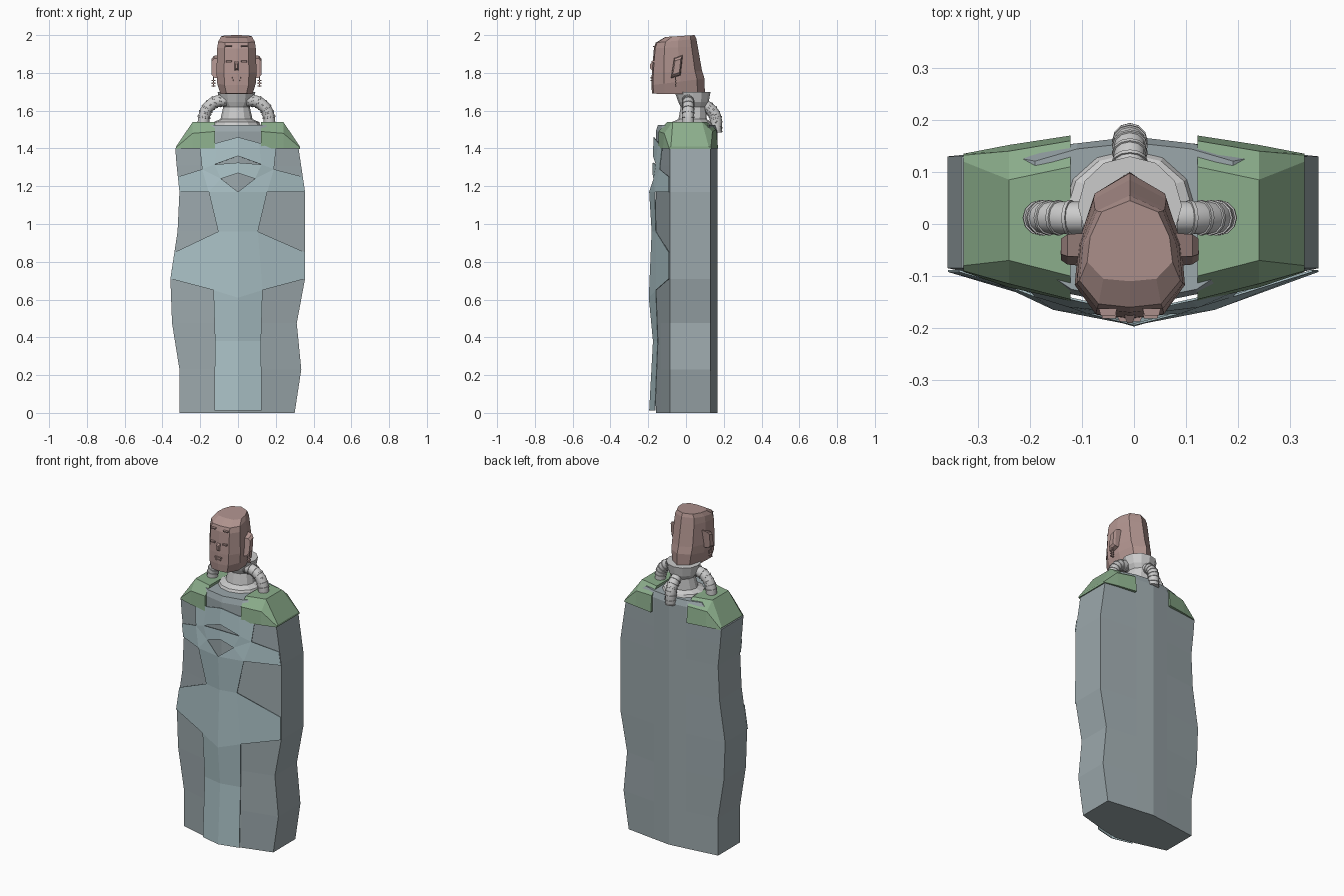
import bpy, bmesh
from math import sin, cos, pi
from mathutils import Vector

if "Cube" in bpy.data.objects:
    bpy.data.objects.remove(bpy.data.objects["Cube"])

CX = -0.008  # head and neck sit slightly off centre


def material(name, r, g, b):
    m = bpy.data.materials.new(name)
    m.diffuse_color = (r, g, b, 1)
    m.use_nodes = True
    m.node_tree.nodes["Principled BSDF"].inputs["Base Color"].default_value = m.diffuse_color
    return m


CLOTH = material("dull_blue_grey", 0.33, 0.39, 0.41)
DRAPE = material("pale_blue", 0.40, 0.53, 0.56)
GREEN = material("green", 0.26, 0.42, 0.26)
SKIN = material("brown", 0.43, 0.29, 0.27)


def mesh_object(name, verts, faces, mat=None, fix=True):
    me = bpy.data.meshes.new(name)
    me.from_pydata(verts, [], faces)
    bm = bmesh.new()
    bm.from_mesh(me)
    if fix:
        bmesh.ops.recalc_face_normals(bm, faces=bm.faces)
    bm.to_mesh(me)
    bm.free()
    ob = bpy.data.objects.new(name, me)
    bpy.context.collection.objects.link(ob)
    if mat:
        me.materials.append(mat)
    return ob


def loft(name, rings, mat=None):
    """Skin closed rings of equal length and cap both ends."""
    n = len(rings[0])
    verts = [p for r in rings for p in r]
    faces = [(k * n + i, k * n + (i + 1) % n, (k + 1) * n + (i + 1) % n, (k + 1) * n + i)
             for k in range(len(rings) - 1) for i in range(n)]
    faces += [tuple(range(n)), tuple(range(len(verts) - n, len(verts)))]
    return mesh_object(name, verts, faces, mat)


def box(name, c, s, mat=None, taper=1.0):
    """Box around c; the -y end is scaled by taper."""
    rings = []
    for sy, k in ((-1, taper), (1, 1)):
        rings.append([(c[0] + a * k * s[0] / 2, c[1] + sy * s[1] / 2, c[2] + b * k * s[2] / 2)
                      for a, b in ((-1, -1), (1, -1), (1, 1), (-1, 1))])
    return loft(name, rings, mat)


# Wavy side outlines of the robe: (height, half width)
LEFT = [(0.005, .31), (.23, .31), (.48, .35), (.71, .358), (.96, .32), (1.17, .31), (1.31, .325), (1.41, .333)]
RIGHT = [(0.005, .30), (.23, .335), (.47, .31), (.705, .355), (1.17, .355), (1.405, .32)]


def edge(side, z):
    t = RIGHT if side > 0 else LEFT
    for (z0, w0), (z1, w1) in zip(t, t[1:]):
        if z <= z1:
            return side * (w0 + (w1 - w0) * max(0, z - z0) / (z1 - z0))
    return side * t[-1][1]


def robe_ring(z, r, l, k=1.0):
    sec = [(r, -.085), (.12, -.135), (0, -.16), (-.12, -.135), (l, -.085),
           (l, .13), (-.11, .155), (0, .168), (.11, .155), (r, .13)]
    return [(x, y * k, z) for x, y in sec]


# Robe body
rings = [robe_ring(z, edge(1, z), edge(-1, z)) for z in (0, .23, .475, .71, .96, 1.17, 1.31, 1.40)]
rings += [robe_ring(1.49, .24, -.24), robe_ring(1.525, .19, -.19, .93)]
loft("robe_body", rings, CLOTH)

# Draped sheet on the front: half points (x, y, z); x = 1 means the robe edge
P = dict(
    C0=(0, -.195, .012), C1=(0, -.175, .38), C2=(0, -.197, .61), C3=(0, -.182, .96), C4=(0, -.195, 1.17),
    C5=(0, -.178, 1.27), C6=(0, -.176, 1.325), C7=(0, -.175, 1.36), C8=(0, -.172, 1.46),
    A0=(.125, -.165, .012), A1=(.122, -.15, .38), A2=(.13, -.16, .65),
    B0=(1, -.092, .71), B1=(1, -.092, .85), B2=(.105, -.16, .96),
    D1=(.155, -.165, 1.17), D2=(1, -.092, 1.17), D3=(1, -.092, 1.25), D4=(.19, -.14, 1.29),
    E=(.09, -.172, 1.24), F=(.125, -.16, 1.315), G=(.205, -.125, 1.43), H=(.11, -.148, 1.43))
F = ["C0 A0 A1 C1", "C1 A1 A2 C2", "A2 B0 B1 B2", "C2 A2 B2 C3", "C3 B2 D1 C4", "D1 D2 D3 D4",
     "C4 D1 E", "D1 D4 E", "E D4 F", "C5 E F C6", "F D4 G H", "C7 F H C8"]
names = list(P)
verts, faces = [], []
for s in (1, -1):
    off = len(verts)
    verts += [(edge(s, P[n][2]) if P[n][0] == 1 else s * P[n][0], P[n][1], P[n][2]) for n in names]
    for f in F:
        idx = [off + names.index(n) for n in f.split()]
        faces.append(idx if s > 0 else idx[::-1])
drape = mesh_object("draped_sheet", verts, faces, DRAPE, fix=False)
bm = bmesh.new()
bm.from_mesh(drape.data)
bmesh.ops.remove_doubles(bm, verts=bm.verts, dist=1e-4)
bm.to_mesh(drape.data)
bm.free()
mod = drape.modifiers.new("thickness", 'SOLIDIFY')
mod.thickness = 0.004
mod.offset = -1

# Shoulder pads: lofted from the collar side to the outer edge
for s, side in ((1, "right"), (-1, "left")):
    stations = [
        (.122, [(-.148, 1.40), (-.145, 1.49), (-.10, 1.54), (.11, 1.54), (.16, 1.50), (.17, 1.40)]),
        (.24, [(-.122, 1.40), (-.115, 1.48), (-.07, 1.54), (.085, 1.54), (.14, 1.49), (.152, 1.40)]),
        (.328, [(-.092, 1.398), (-.09, 1.405), (-.08, 1.41), (.12, 1.41), (.132, 1.405), (.135, 1.398)])]
    loft("shoulder_pad_" + side, [[(s * x, y, z) for y, z in pr] for x, pr in stations], GREEN)


# Neck
def oval(z, cy, rx, ry, n=12):
    return [(CX + rx * cos(2 * pi * i / n), cy + ry * sin(2 * pi * i / n), z) for i in range(n)]


loft("neck", [oval(1.52, .03, .128, .115), oval(1.54, .03, .12, .105), oval(1.555, .035, .085, .075),
              oval(1.62, .04, .07, .068), oval(1.645, .04, .088, .08), oval(1.70, .035, .10, .095)])


# Ribbed pipes from the neck into the shoulders and back
def pipe(name, pts, r):
    pts = [Vector(p) for p in pts]
    path = []
    for i in range(len(pts) - 1):  # smooth path through the points
        a, b, c, d = pts[max(i - 1, 0)], pts[i], pts[i + 1], pts[min(i + 2, len(pts) - 1)]
        for k in range(4):
            t = k / 4
            path.append(.5 * (2 * b + (c - a) * t + (2 * a - 5 * b + 4 * c - d) * t * t
                              + (3 * b - a - 3 * c + d) * t ** 3))
    path.append(pts[-1])
    rings = []
    for i, p in enumerate(path):
        d = (path[min(i + 1, len(path) - 1)] - path[max(i - 1, 0)]).normalized()
        u = d.cross(Vector((1, 0, 0)) if abs(d.x) < .01 else Vector((0, 1, 0))).normalized()
        v = d.cross(u)
        steps = ((-.004, r), (-.0035, r * 1.1), (.0035, r * 1.1), (.004, r)) if i % 2 == 0 else ((0, r),)
        for o, q in steps:
            rings.append([p + d * o + u * q * cos(2 * pi * j / 12) + v * q * sin(2 * pi * j / 12)
                          for j in range(12)])
    ob = loft(name, rings)
    bpy.context.view_layer.objects.active = ob
    ob.select_set(True)
    bpy.ops.object.shade_smooth_by_angle(angle=0.6)
    ob.select_set(False)


for s, side in ((1, "right"), (-1, "left")):
    pipe("neck_pipe_" + side, [(CX + s * x, .012, z) for x, z in
                               ((.06, 1.655), (.115, 1.645), (.155, 1.61), (.172, 1.565), (.175, 1.51))], .031)
pipe("neck_pipe_rear", [(CX, .08, 1.635), (CX, .12, 1.615), (CX, .15, 1.58), (CX, .16, 1.54), (CX, .158, 1.49)], .031)


# Head
def head_ring(zf, zb, yf, yb, w):
    d = yb - yf
    half = [(0, 0), (.62, .03), (1, .24), (.93, .55), (.66, .86), (0, 1)]
    half += [(-x, t) for x, t in half[-2:0:-1]]
    return [(CX + x * w, yf + t * d, zf + t * (zb - zf)) for x, t in half]


loft("head", [head_ring(1.69, 1.685, -.18, .10, .085), head_ring(1.735, 1.77, -.183, .098, .102),
              head_ring(1.80, 1.81, -.181, .085, .106), head_ring(1.93, 1.94, -.17, .062, .102),
              head_ring(1.96, 1.98, -.16, .055, .097), head_ring(1.99, 2.0, -.11, .045, .082)], SKIN)

# Face details, ears and ear studs
box("nose", (CX, -.182, 1.835), (.022, .016, .05), SKIN, .5)
box("upper_lip", (CX, -.181, 1.775), (.05, .012, .009), SKIN, .8)
box("lower_lip", (CX, -.181, 1.76), (.038, .012, .008), SKIN, .8)
for s, side in ((1, "right"), (-1, "left")):
    box("eye_" + side, (CX + s * .04, -.175, 1.86), (.032, .014, .010), SKIN, .8)
    box("brow_" + side, (CX + s * .042, -.169, 1.94), (.035, .014, .008), SKIN, .8)
    outline = [(-.078, 1.775), (-.03, 1.79), (-.02, 1.89), (-.062, 1.875)]
    cy, cz = -.048, 1.833
    loft("ear_" + side, [[(CX + s * x, cy + (y - cy) * k, cz + (z - cz) * k) for y, z in outline]
                         for x, k in ((.085, 1.1), (.12, 1), (.132, .72))], SKIN)
    for i in range(3):
        box("ear_stud_" + side, (CX + s * .122, -.055, 1.73 + i * .015), (.022, .008, .006), SKIN)
    box("ear_drop_" + side, (CX + s * .122, -.055, 1.755), (.007, .006, .06), SKIN)
